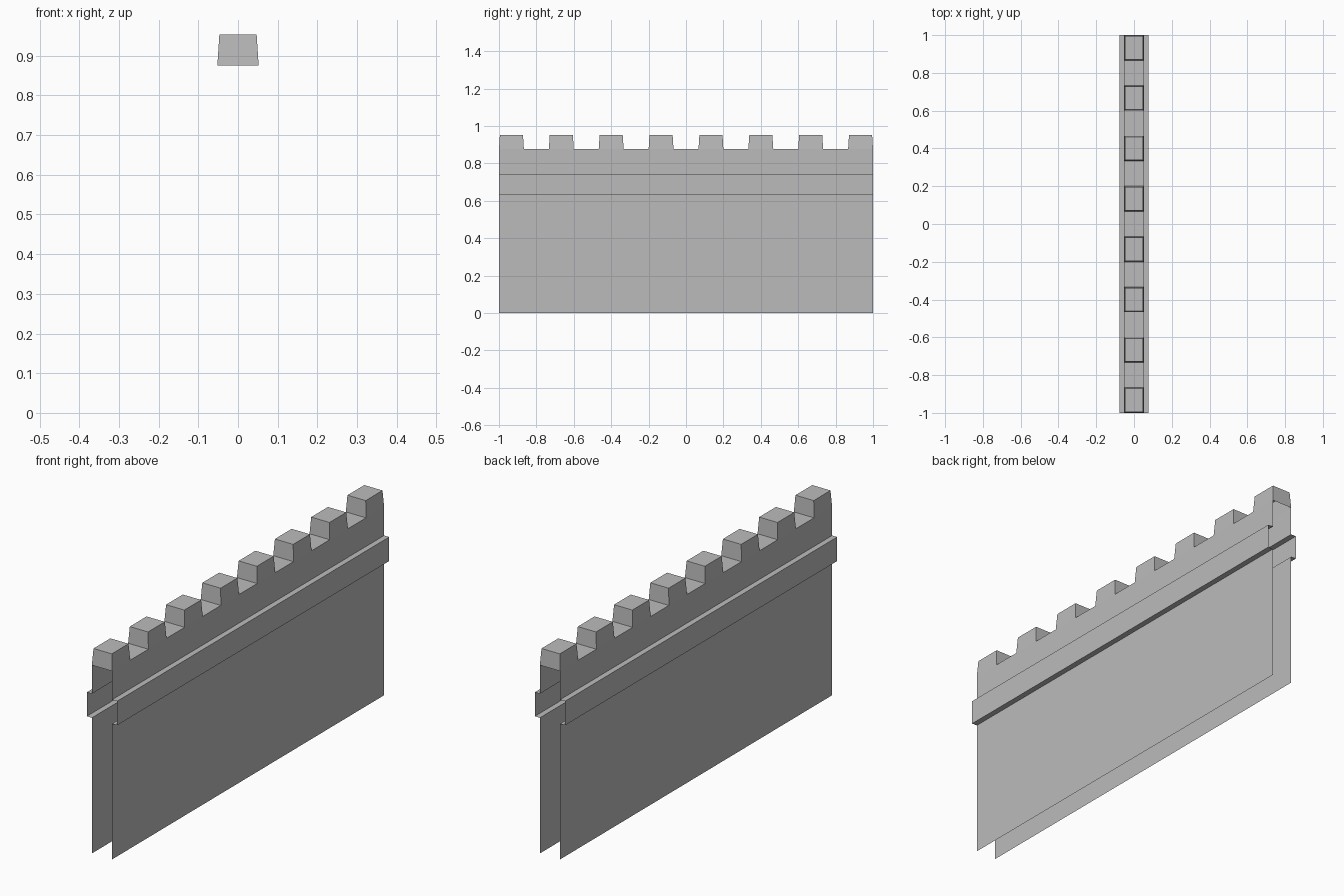
import bpy
import bmesh

cube = bpy.data.objects.get("Cube")
if cube:
    bpy.data.objects.remove(cube, do_unlink=True)

HALF_LEN = 1.0
HALF_THICK = 0.052
BAND_X = 0.078
TOP_Z = 0.876
MERLON_Z = 0.953
COUNT = 8
STEP = 2 * HALF_LEN / (2 * COUNT - 1)   # merlon width equals gap width
TAPER = 0.005

stone = bpy.data.materials.new("grey_stone")
stone.use_nodes = True
colour = (0.5, 0.5, 0.5, 1)
stone.diffuse_color = colour
stone.node_tree.nodes["Principled BSDF"].inputs["Base Color"].default_value = colour


def make_object(name, bm):
    mesh = bpy.data.meshes.new(name)
    bm.to_mesh(mesh)
    bm.free()
    mesh.materials.append(stone)
    obj = bpy.data.objects.new(name, mesh)
    bpy.context.collection.objects.link(obj)
    return obj


# Hollow wall sides with the raised band, open at both ends and below
profile = [(HALF_THICK, 0), (HALF_THICK, 0.631), (BAND_X, 0.631),
           (BAND_X, 0.743), (HALF_THICK, 0.743), (HALF_THICK, TOP_Z)]
bm = bmesh.new()
for side in (1, -1):
    rows = [[bm.verts.new((side * x, y, z)) for x, z in profile]
            for y in (-HALF_LEN, HALF_LEN)]
    for i in range(len(profile) - 1):
        quad = [rows[0][i], rows[1][i], rows[1][i + 1], rows[0][i + 1]]
        bm.faces.new(quad if side > 0 else quad[::-1])
make_object("wall", bm)

# Walkway floors between the merlons
bm = bmesh.new()
for i in range(COUNT - 1):
    y0 = -HALF_LEN + (2 * i + 1) * STEP
    y1 = y0 + STEP
    bm.faces.new([bm.verts.new((x, y, TOP_Z)) for x, y in
                  ((-HALF_THICK, y0), (HALF_THICK, y0),
                   (HALF_THICK, y1), (-HALF_THICK, y1))])
make_object("gap_floors", bm)


# Tapered merlons, open underneath
def ring(bm, y0, y1, z, inset):
    x = HALF_THICK - inset
    return [bm.verts.new(p) for p in
            ((-x, y0 + inset, z), (x, y0 + inset, z),
             (x, y1 - inset, z), (-x, y1 - inset, z))]


bm = bmesh.new()
for i in range(COUNT):
    y0 = -HALF_LEN + 2 * i * STEP
    low = ring(bm, y0, y0 + STEP, TOP_Z, 0)
    high = ring(bm, y0, y0 + STEP, MERLON_Z, TAPER)
    for a in range(4):
        b = (a + 1) % 4
        bm.faces.new((low[a], low[b], high[b], high[a]))
    bm.faces.new(high)
make_object("merlons", bm)
